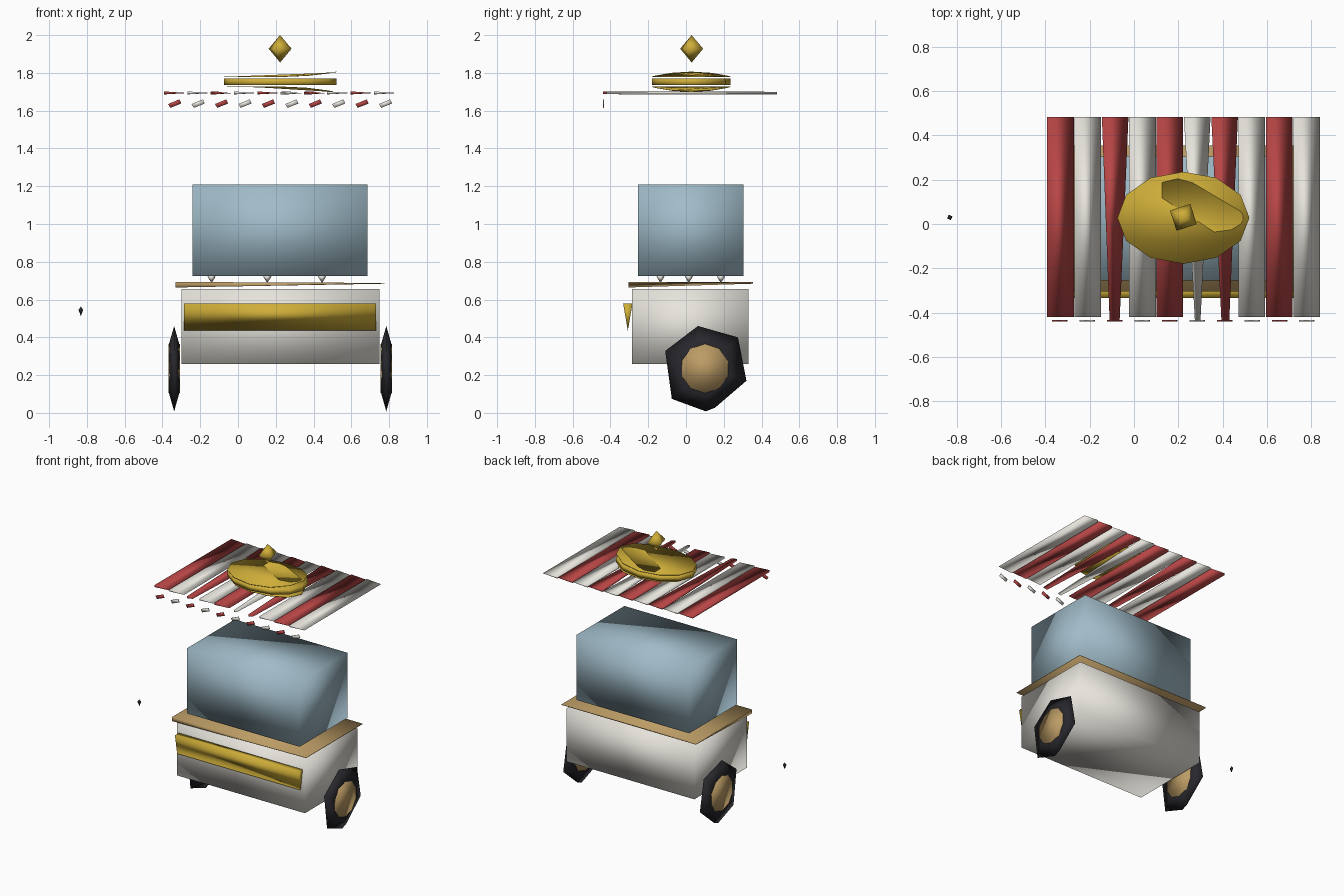
import bpy
from math import sin, cos, pi

if "Cube" in bpy.data.objects:
    bpy.data.objects.remove(bpy.data.objects["Cube"])


def material(name, rgb):
    m = bpy.data.materials.new(name)
    m.diffuse_color = (*rgb, 1)
    m.use_nodes = True
    m.node_tree.nodes["Principled BSDF"].inputs["Base Color"].default_value = m.diffuse_color
    return m


CREAM = material("cream", (0.80, 0.78, 0.72))
RED = material("red", (0.48, 0.06, 0.06))
GOLD = material("gold", (0.62, 0.42, 0.04))
WOOD = material("wood", (0.50, 0.33, 0.13))
GLASS = material("glass", (0.35, 0.50, 0.58))
BLACK = material("black", (0.02, 0.02, 0.025))


def mesh(name, verts, faces, mat):
    me = bpy.data.meshes.new(name)
    me.from_pydata(verts, [], faces)
    me.update()
    ob = bpy.data.objects.new(name, me)
    bpy.context.collection.objects.link(ob)
    me.materials.append(mat)
    for p in me.polygons:
        p.use_smooth = True
    return ob


def loft(name, rings, mat, caps=True):
    """Skin a list of equal-length vertex rings."""
    n = len(rings[0])
    verts = [v for r in rings for v in r]
    faces = [(k * n + i, k * n + (i + 1) % n, (k + 1) * n + (i + 1) % n, (k + 1) * n + i)
             for k in range(len(rings) - 1) for i in range(n)]
    if caps:
        faces.append(tuple(reversed(range(n))))
        faces.append(tuple((len(rings) - 1) * n + i for i in range(n)))
    return mesh(name, verts, faces, mat)


def box(name, x, y, z, mat):
    corners = [(x[0], y[0]), (x[1], y[0]), (x[1], y[1]), (x[0], y[1])]
    return loft(name, [[(*c, h) for c in corners] for h in z], mat)


def spindle(name, c, r, up, down, mat, turn=0.0):
    """Four-sided double pyramid."""
    v = [(c[0] + r * cos(turn + i * pi / 2), c[1] + r * sin(turn + i * pi / 2), c[2]) for i in range(4)]
    v += [(c[0], c[1], c[2] + up), (c[0], c[1], c[2] - down)]
    f = [(i, (i + 1) % 4, 4) for i in range(4)] + [((i + 1) % 4, i, 5) for i in range(4)]
    return mesh(name, v, f, mat)


# cabinet and glass case
box("cabinet", (-0.30, 0.75), (-0.285, 0.33), (0.26, 0.655), CREAM)
box("glass_case", (-0.24, 0.685), (-0.255, 0.305), (0.725, 1.21), GLASS)

# counter slab, thickest at its front left corner
corners = [(-0.33, -0.305), (0.775, -0.305), (0.775, 0.355), (-0.33, 0.355)]
loft("counter", [[(*c, z) for c, z in zip(corners, (0.664, 0.684, 0.684, 0.684))],
                 [(*c, z) for c, z in zip(corners, (0.693, 0.688, 0.688, 0.692))]], WOOD)

# small pointed feet under the case
for x in (-0.14, 0.155, 0.445):
    for y in (-0.135, 0.015, 0.185):
        spindle("case_foot", (x, y, 0.722), 0.022, 0.01, 0.034, CREAM)

# front sign, a wedge pointing down
loft("front_sign", [[(x, -0.333, 0.58), (x, -0.308, 0.435), (x, -0.283, 0.58)] for x in (-0.285, 0.73)], GOLD)

# wheels: ridged tyre around a ten-sided hub
CY, CZ = 0.10, 0.235
OUTLINE = [(0.32, 0.17), (0.275, 0.40), (0.063, 0.46), (-0.11, 0.328),
           (-0.075, 0.074), (0.105, 0.008), (0.153, 0.027)]
for side, cx in (("left", -0.338), ("right", 0.785)):
    def inner(x):
        return [(x, CY + (y - CY) * 0.58, CZ + (z - CZ) * 0.58) for y, z in OUTLINE]
    ridge = [(cx, y, z) for y, z in OUTLINE]
    loft(side + "_tyre", [inner(cx - 0.027), ridge, inner(cx + 0.027)], BLACK)
    loft(side + "_hub", [[(cx + d, CY + 0.128 * cos(i * pi / 5 + pi / 10), CZ + 0.13 * sin(i * pi / 5 + pi / 10))
                          for i in range(10)] for d in (-0.03, 0.03)], WOOD)

# striped awning: thin wedges, three of them pinched at the front
PINCH = {2: (-0.11, -0.065), 5: (0.275, 0.30), 6: (0.395, 0.43)}
for i in range(10):
    x0 = -0.392 + i * 0.1235
    x1 = x0 + 0.12
    a, b = PINCH.get(i, (x0, x1))
    yf = -0.44 if i in PINCH else -0.42
    mat = CREAM if i % 2 else RED
    loft("awning_stripe", [[(a, yf, 1.702), (a, yf, 1.687), (b, yf, 1.694)],
                           [(x0, 0.482, 1.700), (x0, 0.482, 1.686), (x1, 0.482, 1.693)]], mat)
    # hanging valance tab
    cx = -0.334 + i * 0.124
    tab = [(-0.036, 1.635), (-0.024, 1.615), (0.034, 1.638), (0.024, 1.66)]
    loft("valance_tab", [[(cx + dx, y, z) for dx, z in tab] for y in (-0.44, -0.434)], mat)

# oval topper: middle band between two sheets that part toward the right
def oval(z, rx=0.298, ry=0.208, lift=0.0):
    ring = []
    for i in range(12):
        c, s = cos(i * pi / 6), sin(i * pi / 6)
        ring.append((0.223 + rx * c, 0.028 + ry * s, z + lift * (max(c, 0) ** 2 + 0.15)))
    return ring


loft("topper_band", [oval(1.735), oval(1.771)], GOLD)
loft("topper_upper", [oval(1.774, lift=0.026), oval(1.777, lift=0.026)], GOLD)
loft("topper_lower", [oval(1.729, 0.28, lift=-0.026), oval(1.732, 0.28, lift=-0.026)], GOLD)

# finial and side handle tip
spindle("finial", (0.223, 0.03, 1.928), 0.068, 0.072, 0.073, GOLD, turn=1.1)
spindle("handle_tip", (-0.832, 0.03, 0.545), 0.013, 0.018, 0.033, BLACK, turn=0.4)
